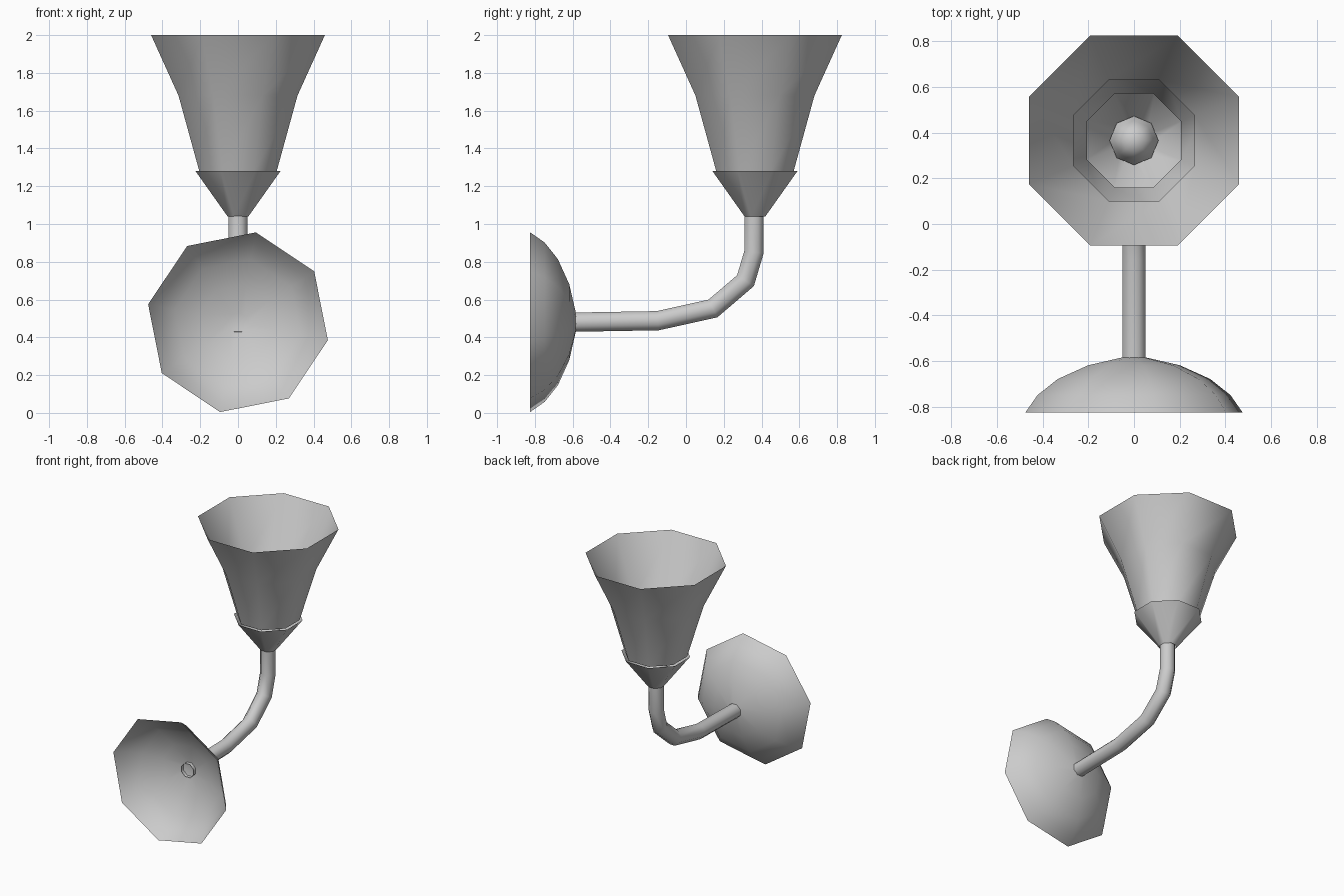
import bpy, bmesh, math
from mathutils import Vector

if "Cube" in bpy.data.objects:
    bpy.data.objects.remove(bpy.data.objects["Cube"])

SIDES = 8
FLAT = math.cos(math.pi / SIDES)   # across-flats to corner radius


def loft(name, rings, angle=60):
    """Skin a list of equal-length rings of points; single-point rings close to a tip."""
    bm = bmesh.new()
    loops = [[bm.verts.new(p) for p in ring] for ring in rings]
    for a, b in zip(loops, loops[1:]):
        for i in range(SIDES):
            j = (i + 1) % SIDES
            if len(b) == 1:
                bm.faces.new((a[i], a[j], b[0]))
            else:
                bm.faces.new((a[i], a[j], b[j], b[i]))
    mesh = bpy.data.meshes.new(name)
    bm.to_mesh(mesh)
    bm.free()
    ob = bpy.data.objects.new(name, mesh)
    bpy.context.collection.objects.link(ob)
    bpy.ops.object.select_all(action='DESELECT')
    bpy.context.view_layer.objects.active = ob
    ob.select_set(True)
    bpy.ops.object.shade_smooth_by_angle(angle=math.radians(angle))
    return ob


def ring(centre, u, v, radius, phase):
    if radius == 0:
        return [centre]
    angles = [math.radians(phase) + math.tau * i / SIDES for i in range(SIDES)]
    return [centre + u * (radius * math.cos(a)) + v * (radius * math.sin(a)) for a in angles]


X, Y, Z = Vector((1, 0, 0)), Vector((0, 1, 0)), Vector((0, 0, 1))
LAMP_Y = 0.365


def upright(name, profile, phase=22.5, scale=1 / FLAT):
    """Octagonal turned part around the lamp axis; profile is (radius, z)."""
    return loft(name, [ring(Vector((0, LAMP_Y, z)), X, Y, r * scale, phase) for r, z in profile])


# Domed wall plate, open at the wall side
plate = [(0.485, -0.825), (0.43, -0.748), (0.34, -0.678), (0.205, -0.618), (0.05, -0.583), (0, -0.58)]
loft("wall_plate", [ring(Vector((0, y, 0.48)), Z, X, r, 11.3) for r, y in plate])

# Bent arm: mitred sweep along a path in the y-z plane
path = [Vector((0, y, z)) for y, z in
        [(-0.61, 0.48), (-0.15, 0.488), (0.143, 0.553), (0.315, 0.70), (0.36, 0.852), (0.36, 1.06)]]
rings = []
for i, p in enumerate(path):
    d_in = (p - path[max(i - 1, 0)]) if i else path[1] - p
    d_out = (path[i + 1] - p) if i < len(path) - 1 else d_in
    d_in, d_out = d_in.normalized(), d_out.normalized()
    tangent = (d_in + d_out).normalized()
    normal = X.cross(tangent) / tangent.dot(d_in)
    rings.append(ring(p, X, normal, 0.055, 22.5))
loft("arm", rings)

# Cup holding the shade
upright("shade_cup", [(0.055, 1.04), (0.225, 1.28)])

# Flared shade and its inner lining
upright("shade", [(0.205, 1.28), (0.315, 1.68), (0.46, 2.0)])
upright("shade_lining", [(0.46, 2.0), (0.265, 1.6)])

# Small lamp socket with a rounded tip inside the cup
upright("lamp_socket", [(0.107, 1.12), (0.087, 1.17), (0.075, 1.19), (0.05, 1.22), (0, 1.23)],
        phase=0, scale=1)
